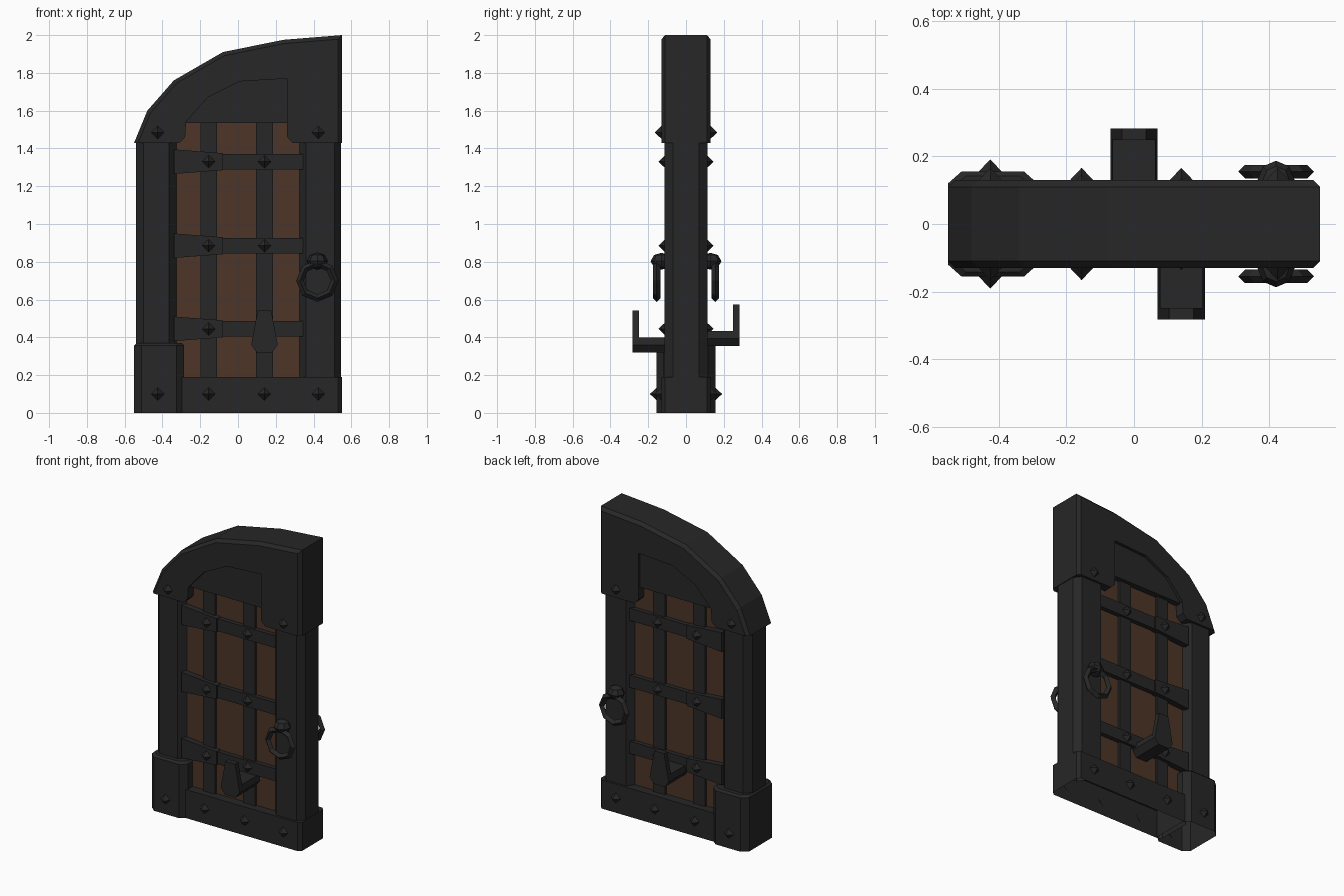
import bpy, bmesh, math

if "Cube" in bpy.data.objects:
    bpy.data.objects.remove(bpy.data.objects["Cube"])


def material(name, rgb):
    m = bpy.data.materials.new(name)
    m.diffuse_color = (*rgb, 1)
    m.use_nodes = True
    m.node_tree.nodes["Principled BSDF"].inputs["Base Color"].default_value = m.diffuse_color
    return m


IRON = material("dark_iron", (0.02, 0.02, 0.02))
WOOD = material("brown_wood", (0.075, 0.035, 0.02))


def finish(bm, name, mat=IRON):
    bmesh.ops.recalc_face_normals(bm, faces=bm.faces)
    me = bpy.data.meshes.new(name)
    bm.to_mesh(me)
    bm.free()
    me.materials.append(mat)
    ob = bpy.data.objects.new(name, me)
    bpy.context.collection.objects.link(ob)
    return ob


def slab(name, pts, y0, y1, mat=IRON, bevel_count=0, bevel=0.02):
    """Front-view (x, z) outline extruded in y; the first outline edges may be chamfered."""
    bm = bmesh.new()
    rings = [[bm.verts.new((x, y, z)) for x, z in pts] for y in (y0, y1)]
    n = len(pts)
    for r in rings:
        bm.faces.new(r)
    for i in range(n):
        j = (i + 1) % n
        bm.faces.new((rings[0][i], rings[0][j], rings[1][j], rings[1][i]))
    bmesh.ops.recalc_face_normals(bm, faces=bm.faces)
    if bevel_count:
        edges = [bm.edges.get((r[i], r[i + 1])) for r in rings for i in range(bevel_count)]
        bmesh.ops.bevel(bm, geom=edges, offset=bevel, segments=1, affect='EDGES')
    return finish(bm, name, mat)


def box(name, x0, x1, z0, z1, y, mat=IRON):
    return slab(name, [(x0, z0), (x1, z0), (x1, z1), (x0, z1)], -y, y, mat)


def post(name, x0, x1, y, cx, cy, z0, z1, top=0):
    """Upright with chamfered corners, open underneath."""
    def ring(z, d):
        a, b, w = x0 + d, x1 - d, y - d
        p = [(a + cx, -w), (b - cx, -w), (b, -w + cy), (b, w - cy),
             (b - cx, w), (a + cx, w), (a, w - cy), (a, -w + cy)]
        return [bm.verts.new((u, v, z)) for u, v in p]
    bm = bmesh.new()
    rings = [ring(z0, 0), ring(z1 - top, 0)]
    if top:
        rings.append(ring(z1, top))
    for r, q in zip(rings, rings[1:]):
        for i in range(8):
            j = (i + 1) % 8
            bm.faces.new((r[i], r[j], q[j], q[i]))
    bm.faces.new(rings[-1])
    return finish(bm, name)


def stud(x, z, y, s, r=0.038):
    bm = bmesh.new()
    base = [bm.verts.new((x + a * r, s * (y - 0.004), z + b * r))
            for a, b in ((1, 0), (0, 1), (-1, 0), (0, -1))]
    tip = bm.verts.new((x, s * (y + 0.036), z))
    for i in range(4):
        bm.faces.new((base[i], base[(i + 1) % 4], tip))
    bm.faces.new(base)
    return finish(bm, "stud")


# Curved head frame and its recessed plate
slab("arched_head", [(-0.55, 1.43), (-0.48, 1.6), (-0.34, 1.76), (-0.08, 1.91), (0.24, 1.975),
                     (0.55, 2.0), (0.55, 1.43), (0.29, 1.43), (0.26, 1.46), (0.26, 1.77),
                     (0.01, 1.755), (-0.16, 1.67), (-0.275, 1.54), (-0.28, 1.46), (-0.31, 1.43)],
     -0.13, 0.13, bevel_count=6)
slab("head_plate", [(-0.3, 1.535), (0.3, 1.535), (0.3, 1.8), (0, 1.79), (-0.2, 1.68)], -0.11, 0.11)

# Posts, foot block and bottom rail
post("left_post", -0.54, -0.325, 0.115, 0.04, 0.045, 0.3, 1.45)
post("right_post", 0.325, 0.545, 0.115, 0.035, 0.045, 0.15, 1.45)
post("left_foot", -0.55, -0.285, 0.155, 0.04, 0.035, 0, 0.37, top=0.013)
post("bottom_rail", -0.32, 0.55, 0.13, 0.02, 0.02, 0, 0.19)

# Wooden panel with upright bars
box("wood_panel", -0.35, 0.35, 0.16, 1.56, 0.07, WOOD)
for x in (-0.155, 0.14):
    box("upright_bar", x - 0.044, x + 0.044, 0.16, 1.56, 0.085)

# Cross straps with tapered hinge ends
for z in (1.33, 0.885, 0.445):
    box("cross_strap", -0.1, 0.345, z - 0.041, z + 0.041, 0.1)
    slab("hinge_end", [(-0.34, z - 0.065), (-0.08, z - 0.045), (-0.08, z + 0.045),
                       (-0.34, z + 0.065)], -0.11, 0.11)

for s in (-1, 1):
    # Pyramid studs
    for x in (-0.425, 0.425):
        stud(x, 1.485, 0.13, s)
    for x, y in ((-0.425, 0.155), (-0.155, 0.13), (0.14, 0.13), (0.425, 0.13)):
        stud(x, 0.1, y, s)
    for z in (1.33, 0.885, 0.445):
        stud(-0.155, z, 0.11, s)
        stud(0.14, z, 0.1, s)

    # Ring handle and its knob
    bpy.ops.mesh.primitive_torus_add(major_segments=8, minor_segments=4, major_radius=0.092,
                                     minor_radius=0.02, location=(0.42, s * 0.155, 0.7),
                                     rotation=(math.pi / 2, 0, 0))
    ring = bpy.context.object
    ring.name = "ring_handle"
    bpy.ops.mesh.primitive_uv_sphere_add(segments=8, ring_count=4, radius=1,
                                         location=(0.42, s * 0.13, 0.803))
    knob = bpy.context.object
    knob.name = "ring_knob"
    knob.scale = (0.055, 0.057, 0.045)
    for ob in (ring, knob):
        ob.data.materials.append(IRON)

    # Bar bracket: ledge plus upturned lip
    cx, dz = (0.14, 0) if s < 0 else (0, 0.033)
    ledge = [(-0.04, 0.32), (0.04, 0.32), (0.07, 0.36), (0.063, 0.4), (-0.063, 0.4), (-0.07, 0.36)]
    lip = [(-0.04, 0.32), (0.04, 0.32), (0.07, 0.36), (0.036, 0.542), (-0.036, 0.542), (-0.07, 0.36)]
    for name, pts, a, b in (("bracket_ledge", ledge, 0.06, 0.25), ("bracket_lip", lip, 0.248, 0.282)):
        slab(name, [(cx + x, z + dz) for x, z in pts], s * a, s * b)
